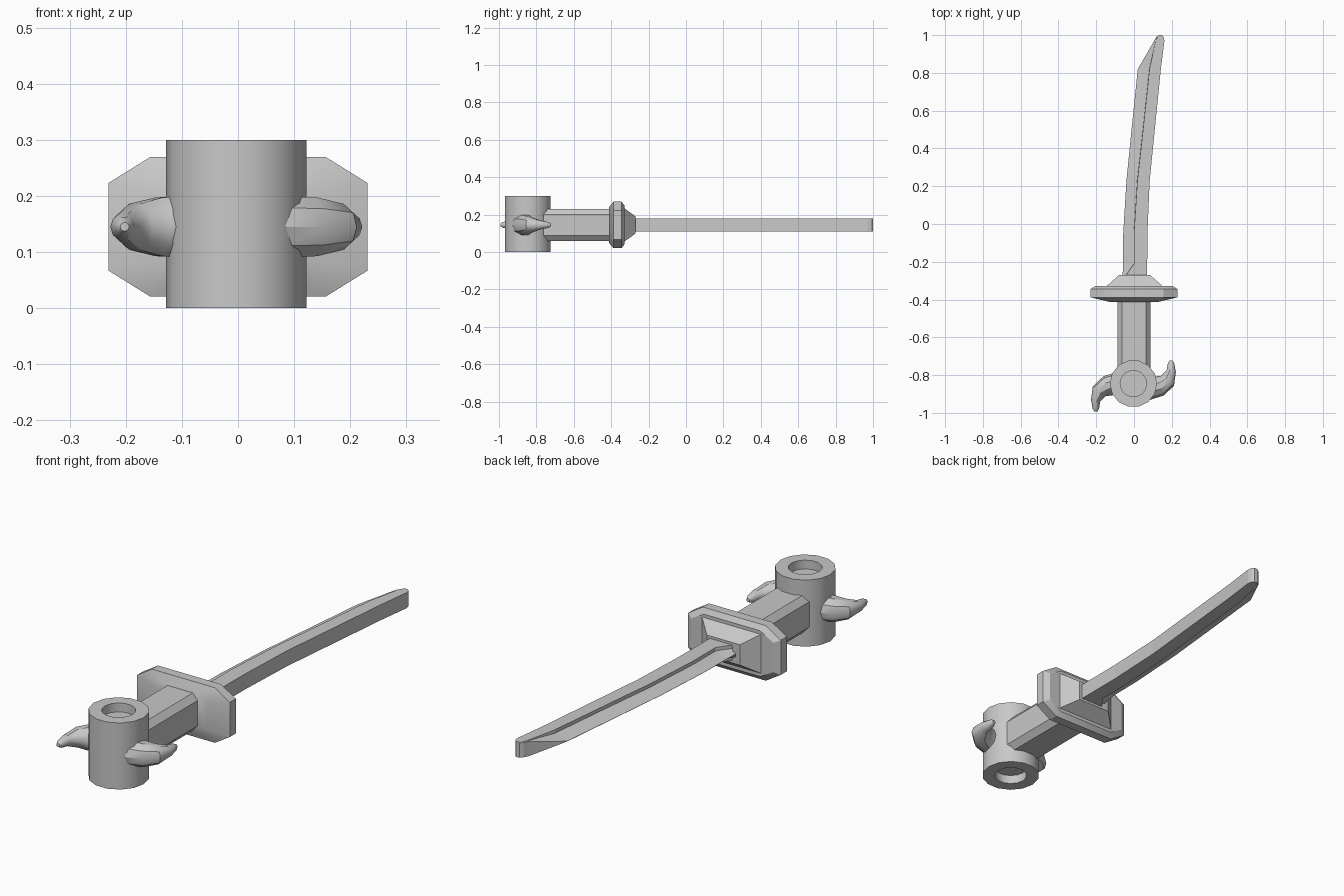
import bpy, bmesh
from math import sin, cos, tau, radians
from mathutils import Vector

if "Cube" in bpy.data.objects:
    bpy.data.objects.remove(bpy.data.objects["Cube"])

GREY = (0.58, 0.58, 0.58, 1)
mat = bpy.data.materials.new("plain grey")
mat.use_nodes = True
mat.diffuse_color = GREY
mat.node_tree.nodes["Principled BSDF"].inputs["Base Color"].default_value = GREY

MID = 0.145          # height of the sword's axis


def loft(name, rings, smooth=None):
    """Skin a stack of equal-sized closed rings and cap both ends."""
    bm = bmesh.new()
    rows = [[bm.verts.new(p) for p in ring] for ring in rings]
    n = len(rows[0])
    for a, b in zip(rows, rows[1:]):
        for i in range(n):
            j = (i + 1) % n
            bm.faces.new((a[i], a[j], b[j], b[i]))
    bm.faces.new(rows[0])
    bm.faces.new(rows[-1])
    bmesh.ops.recalc_face_normals(bm, faces=bm.faces)
    mesh = bpy.data.meshes.new(name)
    bm.to_mesh(mesh)
    bm.free()
    mesh.materials.append(mat)
    obj = bpy.data.objects.new(name, mesh)
    bpy.context.collection.objects.link(obj)
    if smooth:
        bpy.ops.object.select_all(action='DESELECT')
        obj.select_set(True)
        bpy.context.view_layer.objects.active = obj
        bpy.ops.object.shade_smooth_by_angle(angle=radians(smooth))
    return obj


def octagon(y, hx, hz, cx, cz):
    """Cut-corner rectangle facing along y; cx, cz are the flat half widths."""
    pts = [(hx, cz), (cx, hz), (-cx, hz), (-hx, cz),
           (-hx, -cz), (-cx, -hz), (cx, -hz), (hx, -cz)]
    return [(x, y, MID + z) for x, z in pts]


# Pommel: upright barrel with a shallow socket in each end
PX, PY = -0.003, -0.845
profile = [(0.07, 0.04), (0.07, 0), (0.125, 0),
           (0.125, 0.3), (0.07, 0.3), (0.07, 0.26)]
SIDES = 14
loft("pommel_barrel",
     [[(PX + r * cos(tau * i / SIDES), PY + r * sin(tau * i / SIDES), z)
       for i in range(SIDES)] for r, z in profile], 35)

# Horns: tapered curls, the second turned half way round the pommel
path = [(0.07, -0.875, 0.058), (0.135, -0.858, 0.055), (0.178, -0.83, 0.043),
        (0.197, -0.78, 0.025), (0.196, -0.738, 0.017), (0.196, -0.722, 0.008)]


def horn(name, turn):
    centres = [Vector((x, y, MID)) for x, y, r in path]
    rings = []
    for k, (x, y, r) in enumerate(path):
        along = centres[min(k + 1, len(path) - 1)] - centres[max(k - 1, 0)]
        side = along.normalized().cross(Vector((0, 0, 1)))
        ring = []
        for i in range(10):
            a = tau * i / 10
            p = centres[k] + side * r * cos(a) + Vector((0, 0, r * sin(a)))
            if turn:
                p = Vector((2 * PX - p.x, -1.715 - p.y, p.z))
            ring.append(p)
        rings.append(ring)
    loft(name, rings, 35)


horn("left_horn", False)
horn("right_horn", True)

# Grip: eight-sided bar
loft("grip", [octagon(y, 0.087, 0.085, 0.063, 0.057) for y in (-0.79, -0.38)])

# Guard: cut-corner plate with bevelled front and back
loft("guard", [octagon(-0.412, 0.13, 0.095, 0.09, 0.06),
               octagon(-0.388, 0.231, 0.124, 0.157, 0.078),
               octagon(-0.345, 0.231, 0.124, 0.157, 0.078),
               octagon(-0.328, 0.205, 0.103, 0.14, 0.066)], 30)

# Collar: stepped-in block between guard and blade
loft("collar", [[(0.003 + sx * hx, y, MID + sz * hz)
                 for sx, sz in ((1, 1), (-1, 1), (-1, -1), (1, -1))]
                for y, hx, hz in ((-0.335, 0.155, 0.093), (-0.27, 0.082, 0.046))])

# Blade stations: y, edge x, ridge x, back x, edge half height, step half height
T = 0.035
stations = [
    (-0.29, -0.06, -0.055, 0.07, 0, 0.02),
    (-0.21, -0.059, 0.0, 0.07, 0, 0.02),
    (-0.05, -0.057, 0.0, 0.071, 0, 0.02),
    (0.23, -0.04, 0.018, 0.083, 0, 0.02),
    (0.5, -0.013, 0.048, 0.11, 0, 0.02),
    (0.82, 0.02, 0.082, 0.142, 0.001, 0.02),
    (0.97, 0.107, 0.115, 0.161, T - 0.002, T - 0.001),
    (0.99, 0.118, 0.124, 0.157, T - 0.002, T - 0.001),
    (1.0, 0.13, 0.134, 0.148, T - 0.002, T - 0.001)]
rings = []
for y, xe, xr, xb, e, s in stations:
    e = max(e, 0.0005)
    upper = [(xe, e), (xr - 0.001, s), (xr, T), (xb, T)]
    lower = [(x, -z) for x, z in reversed(upper)]
    rings.append([(x, y, MID + z) for x, z in upper + lower])
loft("blade", rings)
